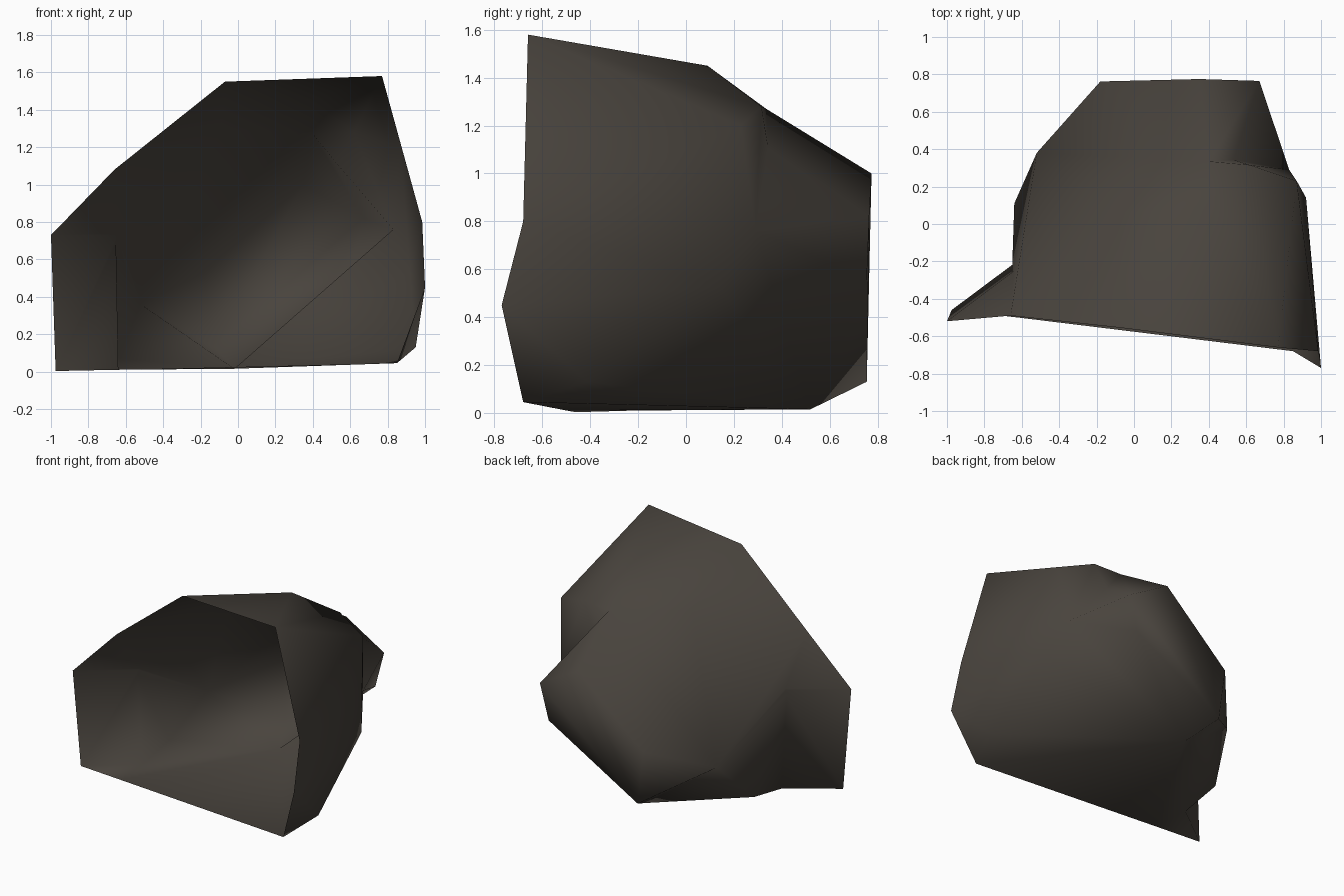
import bpy, bmesh, math

if "Cube" in bpy.data.objects:
    bpy.data.objects.remove(bpy.data.objects["Cube"])

stone = bpy.data.materials.new("dark_brown_stone")
stone.diffuse_color = (0.066, 0.057, 0.047, 1)
stone.use_nodes = True
stone.node_tree.nodes["Principled BSDF"].inputs["Base Color"].default_value = stone.diffuse_color


def chunk(name, corners):
    """One faceted block of stone: the convex skin around a few corners."""
    bm = bmesh.new()
    for c in corners:
        bm.verts.new(c)
    bmesh.ops.convex_hull(bm, input=bm.verts)
    loose = [v for v in bm.verts if not v.link_faces]
    bmesh.ops.delete(bm, geom=loose, context='VERTS')
    bmesh.ops.recalc_face_normals(bm, faces=bm.faces)
    me = bpy.data.meshes.new(name)
    bm.to_mesh(me)
    bm.free()
    me.materials.append(stone)
    ob = bpy.data.objects.new(name, me)
    bpy.context.collection.objects.link(ob)
    return ob


# Shared corners
peak = (0.77, -0.66, 1.58)
crest = (-0.07, -0.555, 1.55)
left_shoulder = (-0.66, -0.49, 1.08)
shoulder = (0.87, 0.23, 1.2)
flank = (0.92, 0.14, 0.53)
foot = (0.85, -0.68, 0.045)
low_right = (0.95, -0.41, 0.13)
ridge_right = (0.62, 0.315, 1.28)
ridge_mid = (0.4, 0.335, 1.27)
ridge_left = (-0.52, 0.38, 0.36)
waist_right = (0.83, 0.29, 0.76)
base_back = (-0.02, 0.52, 0.015)
notch = (-0.64, -0.21, 0.01)
notch_top = (-0.64, -0.25, 0.74)
front_low = (-0.62, -0.5, 0.01)

# Main mass
body = chunk("boulder", [
    peak, crest, left_shoulder, shoulder, flank, foot, low_right, ridge_right,
    ridge_mid, ridge_left, waist_right, base_back, notch, notch_top, front_low,
    (0.38, 0.09, 1.45), (-0.09, 0.06, 1.295), (-0.64, 0.11, 0.07),
    (-0.46, -0.1, 0.95)])

# Front left fin
fin = chunk("front_left_fin", [
    left_shoulder, (-1.0, -0.52, 0.73), (-0.975, -0.46, 0.003), notch,
    notch_top, front_low, (-0.45, -0.4, 0.5)])

# Front right flaring rim
corner = chunk("front_right_rim", [
    peak, (0.985, -0.68, 0.8), (1.0, -0.77, 0.45), foot, low_right, flank,
    shoulder, (0.6, -0.3, 0.5)])

# Back lump
lump = chunk("back_lump", [
    ridge_mid, ridge_left, base_back, waist_right, (0.35, 0.775, 1.0),
    (0.67, 0.765, 0.82), (0.605, 0.755, 0.555), (-0.13, 0.755, 0.13),
    (-0.18, 0.762, 0.53), (0.3, 0.1, 0.5)])

# Fuse the chunks into one stone
for part in (fin, corner, lump):
    mod = body.modifiers.new("fuse", 'BOOLEAN')
    mod.operation = 'UNION'
    mod.solver = 'EXACT'
    mod.object = part
    bpy.context.view_layer.objects.active = body
    bpy.ops.object.modifier_apply(modifier=mod.name)
    bpy.data.objects.remove(part)

# The front is open, so the hollow inside shows: remove the front faces
bm = bmesh.new()
bm.from_mesh(body.data)
bmesh.ops.remove_doubles(bm, verts=bm.verts, dist=0.004)
bm.normal_update()
front = [f for f in bm.faces
         if f.normal.y < -0.62 and f.calc_center_median().y < -0.4]
bmesh.ops.delete(bm, geom=front, context='FACES')
bm.to_mesh(body.data)
bm.free()

# Soft facets
bpy.ops.object.select_all(action='DESELECT')
body.select_set(True)
bpy.context.view_layer.objects.active = body
bpy.ops.object.shade_smooth_by_angle(angle=math.radians(95))
